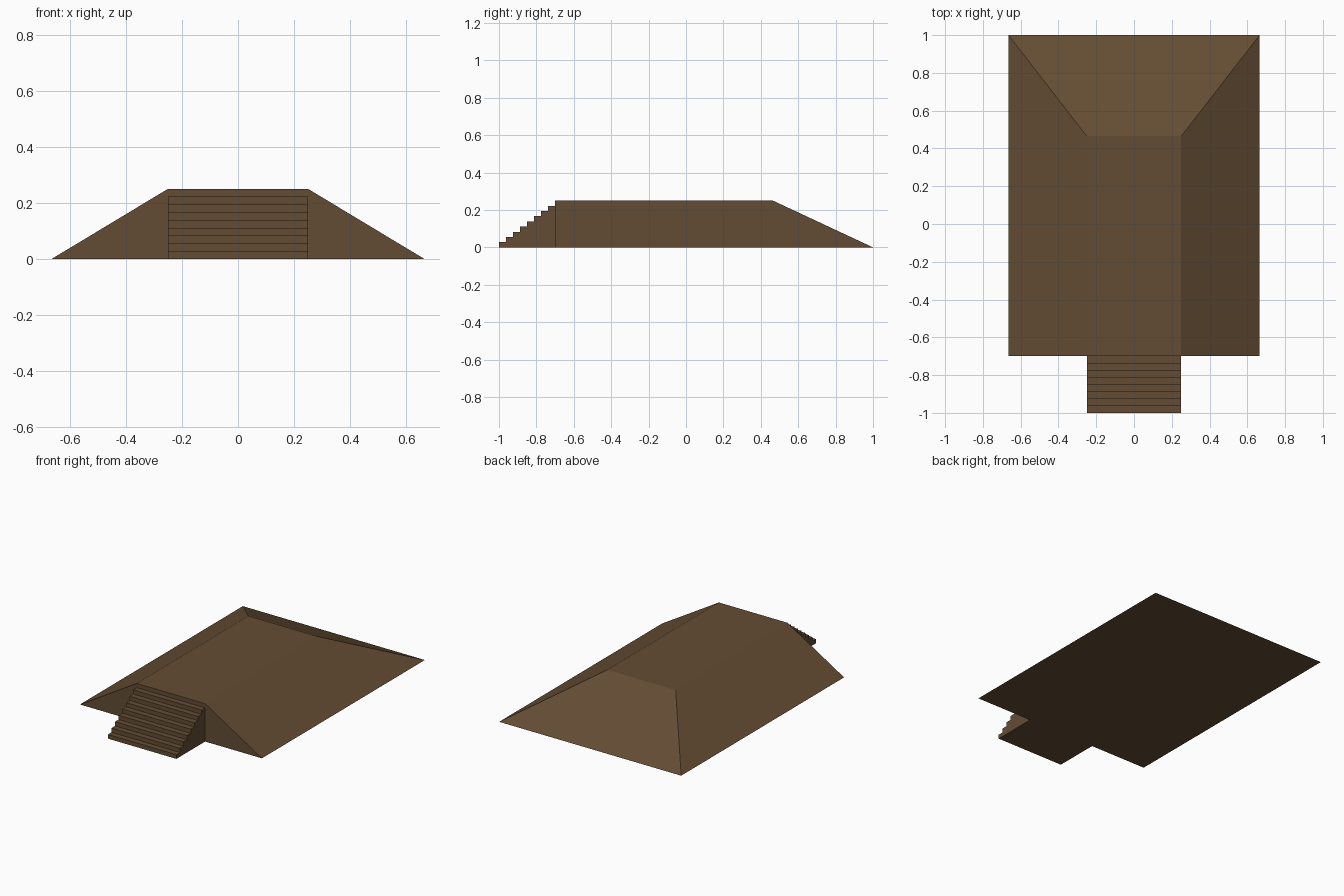
import bpy, bmesh

if "Cube" in bpy.data.objects:
    bpy.data.objects.remove(bpy.data.objects["Cube"])

earth = bpy.data.materials.new("brown_earth")
earth.diffuse_color = (0.127, 0.073, 0.034, 1)
earth.use_nodes = True
earth.node_tree.nodes["Principled BSDF"].inputs["Base Color"].default_value = earth.diffuse_color


def build(name, bm):
    bmesh.ops.recalc_face_normals(bm, faces=bm.faces)
    mesh = bpy.data.meshes.new(name)
    bm.to_mesh(mesh)
    bm.free()
    mesh.materials.append(earth)
    obj = bpy.data.objects.new(name, mesh)
    bpy.context.collection.objects.link(obj)
    return obj


HEIGHT, FRONT, BACK = 0.25, -0.70, 1.0
BASE_X, TOP_X, TOP_BACK = 0.665, 0.25, 0.465

# Mound: box whose upper corners are drawn in on the sides and back
bm = bmesh.new()
bmesh.ops.create_cube(bm, size=2)
for v in bm.verts:
    top, back = v.co.z > 0, v.co.y > 0
    v.co.x *= TOP_X if top else BASE_X
    v.co.y = (TOP_BACK if top else BACK) if back else FRONT
    v.co.z = HEIGHT if top else 0
build("mound", bm)

# Stairs: stepped side profile, extruded across and tucked into the mound
STEPS = 8
rise, tread = HEIGHT / (STEPS + 1), 0.30 / STEPS
profile = [(-1.0, 0.0)]
for i in range(STEPS):
    y, z = -1.0 + i * tread, (i + 1) * rise
    profile += [(y, z), (y + tread, z)]
profile[-1] = (FRONT + 0.02, STEPS * rise)
profile.append((FRONT + 0.02, 0.0))

bm = bmesh.new()
side = bm.faces.new([bm.verts.new((-TOP_X, y, z)) for y, z in profile])
result = bmesh.ops.extrude_face_region(bm, geom=[side], use_keep_orig=True)
moved = [g for g in result["geom"] if isinstance(g, bmesh.types.BMVert)]
bmesh.ops.translate(bm, verts=moved, vec=(2 * TOP_X, 0, 0))
build("front_stairs", bm)
